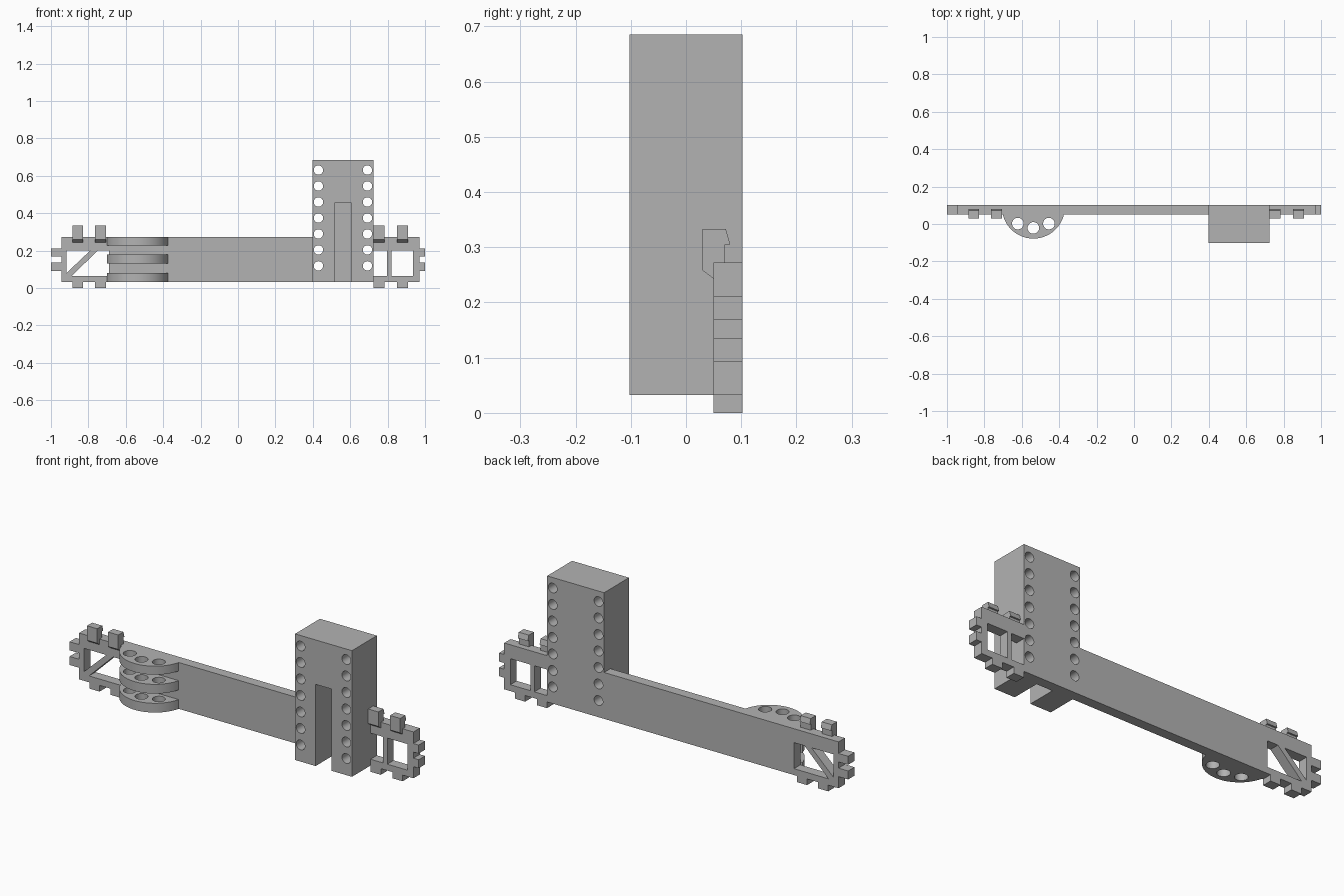
import bpy, bmesh, math

cube = bpy.data.objects.get("Cube")
if cube:
    bpy.data.objects.remove(cube, do_unlink=True)

grey = bpy.data.materials.new("plain grey")
grey.use_nodes = True
GREY = (0.45, 0.45, 0.45, 1)
grey.diffuse_color = GREY
grey.node_tree.nodes["Principled BSDF"].inputs["Base Color"].default_value = GREY

FRONT, FACE, BACK = -0.102, 0.05, 0.102   # tower front, plate front, shared back
BASE, TOP = 0.032, 0.272                  # plate bottom and top
AXES = {"x": lambda a, b, d: (d, a, b),   # profile in y, z
        "y": lambda a, b, d: (a, d, b),   # profile in x, z
        "z": lambda a, b, d: (a, b, d)}   # profile in x, y


def add_prism(bm, profile, lo, hi, axis="y"):
    place = AXES[axis]
    start = [bm.verts.new(place(a, b, lo)) for a, b in profile]
    end = [bm.verts.new(place(a, b, hi)) for a, b in profile]
    faces = [bm.faces.new(start), bm.faces.new(end)]
    n = len(profile)
    for i in range(n):
        j = (i + 1) % n
        faces.append(bm.faces.new((start[i], start[j], end[j], end[i])))
    bmesh.ops.recalc_face_normals(bm, faces=faces)


def rect(x0, x1, z0, z1):
    return [(x0, z0), (x1, z0), (x1, z1), (x0, z1)]


def circle(x, y, r, n=32):
    return [(x + r * math.cos(math.tau * i / n), y + r * math.sin(math.tau * i / n))
            for i in range(n)]


def make(name, prisms):
    bm = bmesh.new()
    for prism in prisms:
        add_prism(bm, *prism)
    mesh = bpy.data.meshes.new(name)
    bm.to_mesh(mesh)
    bm.free()
    mesh.materials.append(grey)
    obj = bpy.data.objects.new(name, mesh)
    bpy.context.collection.objects.link(obj)
    return obj


def cut(obj, prisms):
    cutter = make(obj.name + "_cutter", prisms)
    mod = obj.modifiers.new("cut", "BOOLEAN")
    mod.operation, mod.solver, mod.object = "DIFFERENCE", "EXACT", cutter
    bpy.context.view_layer.objects.active = obj
    bpy.ops.object.modifier_apply(modifier=mod.name)
    bpy.data.objects.remove(cutter, do_unlink=True)


def smooth(obj):
    bpy.ops.object.select_all(action="DESELECT")
    obj.select_set(True)
    bpy.context.view_layer.objects.active = obj
    bpy.ops.object.shade_smooth_by_angle(angle=math.radians(30))


# Long plate with a window crossed by a diagonal brace
W0, W1, SILL, LINTEL = -0.917, -0.69, 0.065, 0.2
plate = make("long_plate", [(rect(-0.945, 0.398, BASE, TOP), FACE, BACK)])
cut(plate, [
    ([(W0, LINTEL), (W0, 0.08), (-0.79, LINTEL)], 0, 0.2),
    ([(-0.888, SILL), (W1, SILL), (W1, LINTEL), (-0.75, LINTEL)], 0, 0.2)])

# End frame with two windows
frame = make("end_frame", [(rect(0.724, 0.97, BASE, TOP), FACE, BACK)])
cut(frame, [(rect(0.7, 0.797, SILL, LINTEL), 0, 0.2),
            (rect(0.82, 0.935, SILL, LINTEL), 0, 0.2)])

# Tower with a front slot and two columns of through holes
tower = make("tower", [(rect(0.398, 0.724, BASE, 0.685), FRONT, BACK)])
cut(tower, [(rect(0.516, 0.607, 0, 0.455), -0.2, FACE)]
    + [(circle(x, 0.118 + 0.0854 * i, 0.025), -0.2, 0.2)
       for x in (0.43, 0.692) for i in range(7)])
smooth(tower)

# Three stacked rounded shelves with vertical holes
CX, CY, R = -0.538, 0.09, 0.168
a0 = math.asin((CY - FACE) / R)
arc = [math.pi + a0 + (math.pi - 2 * a0) * i / 40 for i in range(41)]
shelf_profile = [(CX + R * math.cos(a), CY + R * math.sin(a)) for a in arc]
levels = {"lower": (BASE, 0.08), "middle": (0.13, 0.178), "upper": (0.228, TOP)}
for level, (z0, z1) in levels.items():
    shelf = make(level + "_shelf", [(shelf_profile, z0, z1, "z")])
    cut(shelf, [(circle(CX + dx, y, 0.031), -0.1, 0.5, "z")
                for dx, y in ((-0.083, 0.002), (0, -0.021), (0.083, 0.002))])
    smooth(shelf)

# Teeth on both ends
for side, x0, x1 in (("right", -1, -0.945), ("left", 0.97, 1)):
    make(side + "_end_teeth", [(rect(x0, x1, z, z + 0.044), FACE, BACK)
                               for z in (0.092, 0.168)])

# Feet under the plate and hooked clips above it
clip_profile = [(0.03, 0.333), (0.072, 0.333), (0.08, 0.305), (0.071, 0.305),
                (0.071, 0.243), (0.05, 0.243), (0.03, 0.258)]
for i, x in enumerate((-0.857, -0.736, 0.754, 0.879), 1):
    x0, x1 = x - 0.029, x + 0.029
    make(f"foot_{i}", [(rect(x0, x1, 0, BASE), FACE, BACK)])
    make(f"clip_{i}", [(clip_profile, x0, x1, "x")])
